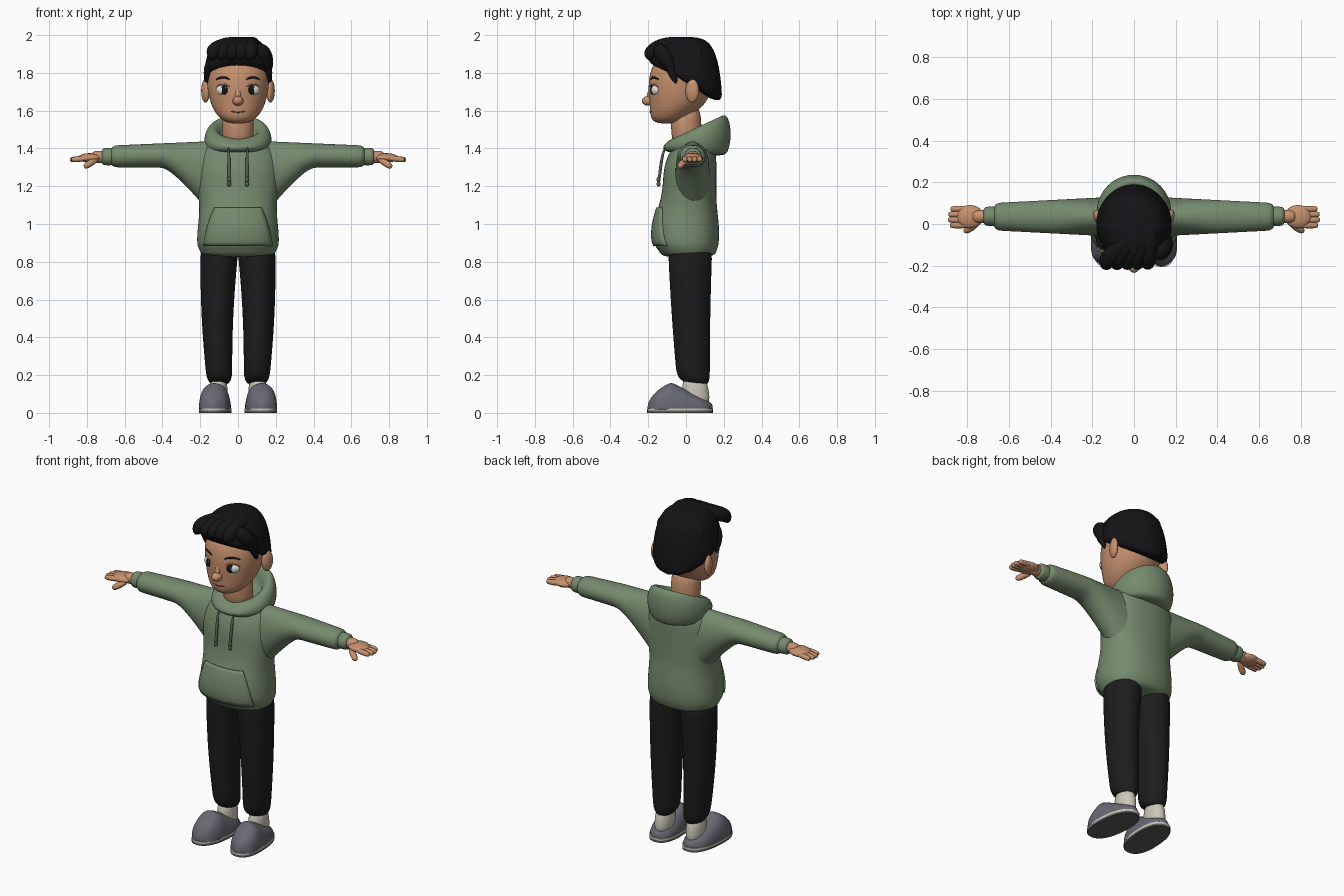
import bpy, bmesh, math
from mathutils import Vector

cube = bpy.data.objects.get("Cube")
if cube:
    bpy.data.objects.remove(cube)


def material(name, red, green, blue):
    mat = bpy.data.materials.new(name)
    mat.use_nodes = True
    mat.diffuse_color = (red, green, blue, 1)
    shader = mat.node_tree.nodes["Principled BSDF"]
    shader.inputs["Base Color"].default_value = (red, green, blue, 1)
    shader.inputs["Roughness"].default_value = 0.8
    return mat


SKIN = material("warm_skin", .56, .28, .155)
HAIR = material("black_hair", .007, .007, .008)
GREEN = material("sage_green", .18, .255, .155)
CORD = material("dark_green_cord", .09, .13, .075)
TROUSER = material("charcoal_trousers", .012, .012, .012)
SHOE = material("slate_shoe", .14, .14, .17)
CREAM = material("cream", .6, .57, .48)
SOLE = material("grey_sole", .11, .105, .1)
WHITE = material("eye_white", .8, .8, .78)
LIP = material("brown_lip", .22, .09, .05)

X, Y, Z = Vector((1, 0, 0)), Vector((0, 1, 0)), Vector((0, 0, 1))


def finish(name, bm, mat, level=2):
    bmesh.ops.recalc_face_normals(bm, faces=bm.faces)
    mesh = bpy.data.meshes.new(name)
    bm.to_mesh(mesh)
    bm.free()
    mesh.materials.append(mat)
    mesh.shade_smooth()
    ob = bpy.data.objects.new(name, mesh)
    bpy.context.scene.collection.objects.link(ob)
    if level:
        sub = ob.modifiers.new("smooth", 'SUBSURF')
        sub.levels = sub.render_levels = level
    else:
        mesh.set_sharp_from_angle(angle=.6)
    return ob


def loft(name, rings, mat, sides=16, level=2, power=2.0, floor=0.0):
    """Skin a row of rings, each given as centre and two half-axis vectors."""
    bm = bmesh.new()
    grow = 3 / (2 + math.cos(math.tau / sides)) if level else 1
    rows = []
    for centre, u, v in rings:
        row = []
        for i in range(sides):
            angle = math.tau * i / sides
            c, s = math.cos(angle), math.sin(angle)
            c = math.copysign(abs(c) ** (2 / power), c) * grow
            s = math.copysign(abs(s) ** (2 / power), s) * grow
            point = Vector(centre) + u * c + v * s
            point.z = max(point.z, floor)
            row.append(bm.verts.new(point))
        rows.append(row)
    for low, high in zip(rows, rows[1:]):
        for i in range(sides):
            j = (i + 1) % sides
            bm.faces.new((low[i], low[j], high[j], high[i]))
    bm.faces.new(rows[0])
    bm.faces.new(rows[-1])
    return finish(name, bm, mat, level)


def stack(name, rows, mat, cx=0, **options):
    """Upright loft from rows of height, centre y, half width, half depth, tilt."""
    rings = [((cx, cy, z), X * rx, (Y + Z * sum(tilt)) * ry) for z, cy, rx, ry, *tilt in rows]
    return loft(name, rings, mat, **options)


def tube(name, points, radius, mat, taper=0.0):
    """Round strand along points, thinner toward both ends by the taper."""
    points = [Vector(p) for p in points]
    last = len(points) - 1
    rings = []
    for i, p in enumerate(points):
        along = (points[min(i + 1, last)] - points[max(i - 1, 0)]).normalized()
        u = along.cross(Z if abs(along.z) < .9 else Y).normalized()
        r = radius * (1 - taper * (2 * i / last - 1) ** 2)
        rings.append((p, u * r, along.cross(u) * r))
    return loft(name, rings, mat, sides=8)


def ball(name, location, size, mat, turn=0.0):
    bm = bmesh.new()
    bmesh.ops.create_uvsphere(bm, u_segments=24, v_segments=14, radius=1)
    ob = finish(name, bm, mat, 0)
    ob.location, ob.scale, ob.rotation_euler.z = location, size, turn
    return ob


def front_y(ob, x, z):
    """Depth of the front surface of a part at x, z."""
    evaluated = ob.evaluated_get(bpy.context.evaluated_depsgraph_get())
    return evaluated.ray_cast((x, -1, z), Y)[1].y


def face_line(name, start, end, z, arch, radius, mat):
    """Thin arched strand lying on the face."""
    points = []
    for i in range(5):
        x = start + (end - start) * i / 4
        height = z + arch * math.sin(math.pi * i / 4)
        points.append((x, front_y(head, x, height), height))
    tube(name, points, radius, mat, taper=.5)


# Hoodie body with ribbed hem
torso = stack("hoodie_body", [
    (.82, .01, .19, .14), (.86, .01, .2, .15), (.89, 0, .22, .175), (1, 0, .21, .175),
    (1.1, .01, .2, .15), (1.2, .02, .22, .14), (1.3, .02, .22, .14), (1.4, .04, .2, .12),
    (1.44, .04, .14, .08)], GREEN, power=2.25)

# Hood: rolled collar, tilted up toward the back
hood = []
for i in range(9):
    a = math.radians(32 * i - 80)
    radius = .135 + .045 * math.cos(a)
    hood.append((1.44 + .075 * math.sin(a), .058, radius, radius, .2 + .28 * math.sin(a)))
stack("hood", hood, GREEN)

# Kangaroo pocket wrapped on the belly
bpy.context.view_layer.update()
bm = bmesh.new()
cols, levels = 14, 10
grid = []
for j in range(levels + 1):
    f = j / levels
    z = .885 + .2 * f
    half = .178 - .055 * f ** 1.6
    row = []
    for i in range(cols + 1):
        x = half * (2 * i / cols - 1)
        row.append(bm.verts.new((x, front_y(torso, x, z) - .003, z)))
    grid.append(row)
for low, high in zip(grid, grid[1:]):
    for i in range(cols):
        bm.faces.new((low[i], low[i + 1], high[i + 1], high[i]))
pocket = finish("pocket", bm, GREEN, 0)
thick = pocket.modifiers.new("thickness", 'SOLIDIFY')
thick.thickness, thick.offset = .016, 0

# Neck and head
stack("neck", [(1.4, .01, .08, .08), (1.5, 0, .085, .08), (1.64, 0, .08, .08)], SKIN)
head = stack("head", [
    (1.53, -.1, .05, .055), (1.56, -.09, .1, .1), (1.62, -.05, .14, .14),
    (1.7, -.03, .16, .17), (1.8, -.02, .17, .175), (1.9, 0, .14, .15)], SKIN)
bpy.context.view_layer.update()

# Nose and mouth
ball("nose", (0, -.198, 1.652), (.029, .036, .026), SKIN)
tube("nose_bridge", [(0, -.17, 1.74), (0, -.185, 1.7), (0, -.2, 1.66)], .016, SKIN)
face_line("mouth", -.042, .042, 1.597, -.005, .004, LIP)

# Hair cap: a dome whose lower edge slopes from brow to nape
dome = []
for i in range(7):
    a = math.pi / 2 * i / 6.3
    rise, spread = math.sin(a), math.cos(a) ** .5
    dome.append((1.73 + .262 * rise, -.005, .184 * spread, .198 * spread, -.6 * (1 - rise)))
stack("hair", dome, HAIR)
# Swept fringe locks
for k in range(5):
    end = -.135 + .05 * k
    tube("fringe_lock_" + str(k + 1),
         [(.1, .08, 1.92), (.08, .02, 1.95), (.04 + end / 2, -.08, 1.955), (end, -.17, 1.925),
          (end, -.2, 1.89), (end - .02, -.195, 1.87)], .045, HAIR, taper=.75)
# Crown locks
for k in range(4):
    a = .5 + k * .75
    points = []
    for lift in (1.4, 1, .6, .3):
        reach = .16 * math.cos(lift)
        points.append((reach * math.cos(a), reach * math.sin(a), 1.82 + .14 * math.sin(lift)))
    tube("crown_lock_" + str(k + 1), points, .038, HAIR, taper=.7)
# Side lobe, fuller on the parted side
tube("left_lobe", [(.09, -.15, 1.94), (.13, -.14, 1.92), (.15, -.1, 1.87), (.16, -.07, 1.8)],
     .045, HAIR, taper=.5)

for side, s in (("left", 1), ("right", -1)):
    # Eye, brow and ear
    y = front_y(head, s * .08, 1.71)
    ball(side + "_eye", (s * .08, y + .012, 1.71), (.037, .02, .028), WHITE, s * .45)
    ball(side + "_iris", (s * .074, y - .004, 1.71), (.021, .008, .025), HAIR, s * .4)
    ball(side + "_glint", (s * .074 + .008, y - .011, 1.72), (.004, .003, .004), WHITE)
    face_line(side + "_eyelid", s * .042, s * .118, 1.724, .018, .005, SKIN)
    face_line(side + "_eyebrow", s * .04, s * .118, 1.764, .013, .006, HAIR)
    ball(side + "_ear", (s * .172, .033, 1.705), (.021, .037, .062), SKIN, -s * .3)
    # Sideburn
    tube(side + "_sideburn", [(s * .145, -.11, 1.88), (s * .16, -.08, 1.82),
                              (s * .163, -.05, 1.74)], .03, HAIR, taper=.7)
    # Sleeve, wide at the underarm
    sleeve = []
    for i in range(11):
        f = i / 10
        top = 1.44 - .025 * f
        bottom = 1.3 - .3 * max(0, 1 - 2 * f) ** 1.2
        centre = (s * (.1 + .58 * f), .035, (top + bottom) / 2)
        sleeve.append((centre, Y * (.095 - .03 * f), Z * (top - bottom) / 2))
    loft(side + "_sleeve", sleeve, GREEN)
    # Ribbed cuff
    tube(side + "_cuff", [(s * x, .037, 1.357) for x in (.65, .67, .7, .725)], .047, GREEN,
         taper=.1)
    # Hand
    tube(side + "_wrist", [(s * x, .036, 1.355) for x in (.69, .73, .78)], .032, SKIN)
    ball(side + "_palm", (s * .785, .035, 1.35), (.064, .056, .025), SKIN)
    for k, finger in enumerate(("index", "middle", "ring", "little")):
        reach = .892 - .005 * (k - 1.4) ** 2
        points = [(s * (.78 + (reach - .78) * f), -.006 + .026 * k, 1.35 - .01 * f)
                  for f in (0, .3, .6, .9, 1)]
        tube(side + "_" + finger + "_finger", points, .0155, SKIN, taper=.4)
    tube(side + "_thumb", [(s * .74, .01, 1.345), (s * .77, -.01, 1.33), (s * .8, -.03, 1.31),
                           (s * .815, -.035, 1.3)], .019, SKIN, taper=.5)
    # Drawstring with its end
    tube(side + "_drawstring", [(s * .05, -.08, 1.44), (s * .05, -.12, 1.4),
                                (s * .047, -.135, 1.3), (s * .047, -.145, 1.21)], .008, CORD)
    for z in (1.235, 1.212):
        ball(side + "_cord_knot", (s * .047, -.145, z), (.011, .011, .014), CORD)
    # Trouser leg, narrowing to a hem that dips at the back
    leg = []
    for i in range(8):
        f = i / 7
        centre = (s * (.097 + .012 * math.sin(math.pi * f)), .022 + .018 * f * f, .9 - .76 * f)
        leg.append((centre, X * (.102 - .036 * f), (Y - Z * f ** 4 / 4) * (.118 - .032 * f)))
    loft(side + "_trouser_leg", leg, TROUSER)
    # Sock
    stack(side + "_sock", [(.03, .055, .045, .07), (.1, .05, .05, .075), (.2, .045, .045, .06)],
          CREAM, cx=s * .104)
    # Slip-on shoe, tall at the instep and low at the heel
    upper = []
    for i in range(12):
        f = i / 11
        y = -.205 + .348 * f
        width = .01 + .078 * (1 - abs(2 * f - 1) ** 3) ** .5 * (1 - .15 * f)
        height = .03 + .115 * min((f / .36) ** .6, (1 - f) / .64)
        upper.append(((s * (.118 - y * .07), y, .018), X * width, Z * height))
    loft(side + "_shoe", upper, SHOE, power=2.4, floor=.018)
    # Sole in two layers
    along = (Y - X * s * .07) * .174
    for name, low, high, mat in (("outsole", 0, .012, SOLE), ("welt", .012, .024, CREAM)):
        loft(side + "_" + name, [((s * .12, -.032, z), X * .085, along) for z in (low, high)],
             mat, sides=32, level=0, power=2.4)
